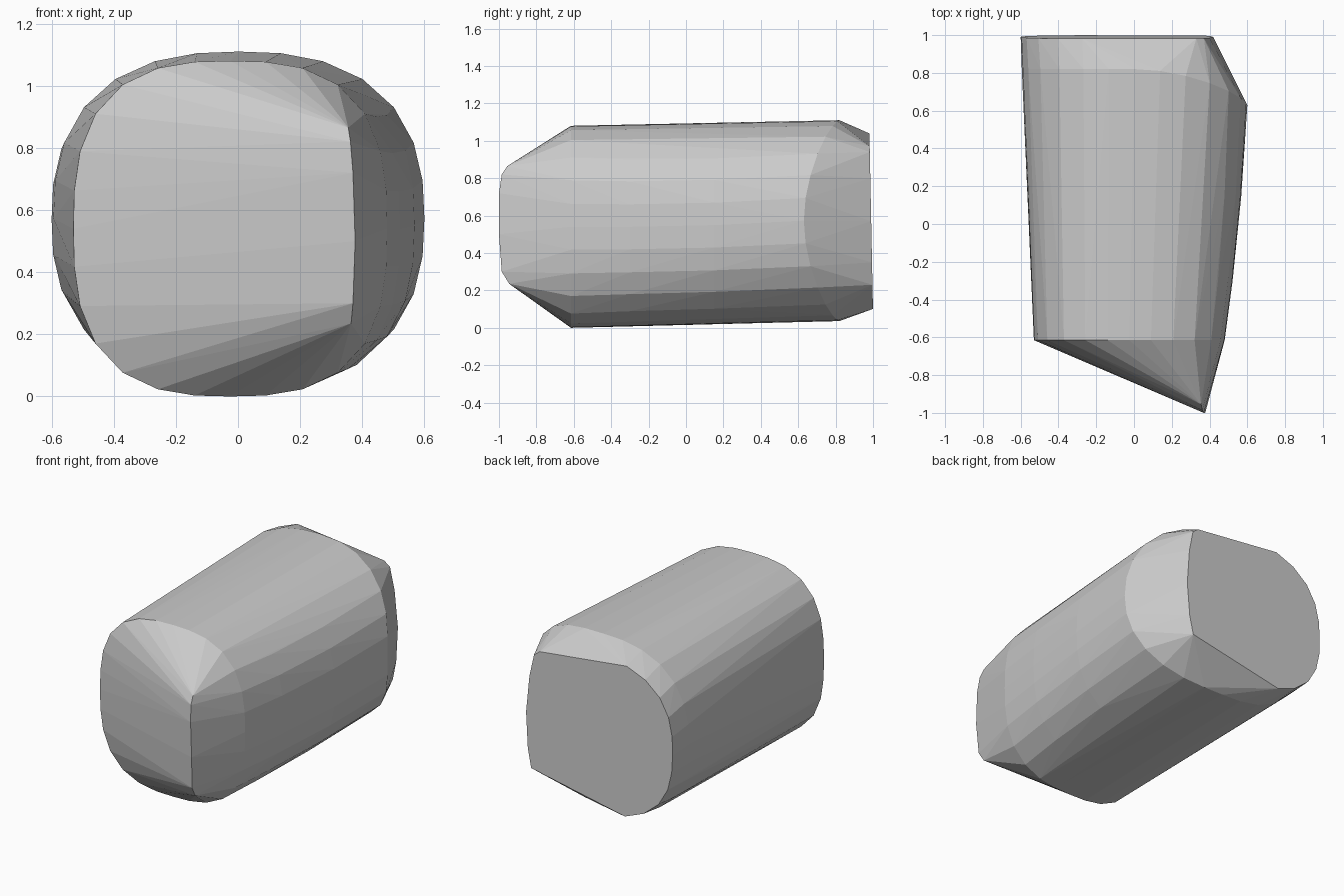
import bpy, bmesh
from math import cos, sin, pi

if "Cube" in bpy.data.objects:
    bpy.data.objects.remove(bpy.data.objects["Cube"])


def oval(cx, cz, a, b, n, count=28):
    """Rounded-square outline as (angle, x, z)."""
    out = []
    for i in range(count):
        t = 2 * pi * i / count
        c, s = cos(t), sin(t)
        r = (abs(c) ** n + abs(s) ** n) ** (-1 / n)
        out.append((t, cx + a * r * c, cz + b * r * s))
    return out


points = []

# Front shoulder ring
points += [(x, -0.615, z) for t, x, z in oval(-0.025, 0.54, 0.505, 0.54, 2.8)]

# Slight bulge along the right flank
for y, right, n in ((-0.3, 0.522, 2.7), (0.15, 0.568, 2.6)):
    cz = 0.546 + 0.02 * y
    points += [(x, y, z) for t, x, z in oval(0, cz, right, 0.53, n) if x > 0.3]

# Rear shoulder ring, swept forward on the right
for t, x, z in oval(0.003, 0.573, 0.597, 0.537, 2.5):
    points.append((x, 0.82 - 0.19 * max(0, cos(t)) ** 2, z))

# Flat back face: rounded on the left, straight taper to the right edge
back = [(x, z) for t, x, z in oval(0, 0.57, 0.6, 0.495, 2.6) if x < -0.2]
back += [(0.33, 0.97), (0.37, 0.94), (0.40, 0.8), (0.42, 0.57),
         (0.405, 0.35), (0.38, 0.23)]
points += [(x, 1.0 - 0.02 * (z - 0.08), z) for x, z in back]

# Front vertical ridge
points += [(0.355, -0.955, 0.865), (0.362, -0.985, 0.82), (0.37, -1, 0.72),
           (0.377, -1, 0.5), (0.37, -0.985, 0.3), (0.364, -0.945, 0.235)]

# Wrap everything in one convex shell
bm = bmesh.new()
for p in points:
    bm.verts.new(p)
hull = bmesh.ops.convex_hull(bm, input=bm.verts[:])
loose = [v for v in bm.verts if not v.link_faces]
bmesh.ops.delete(bm, geom=loose, context='VERTS')
bmesh.ops.dissolve_limit(bm, angle_limit=0.01, verts=bm.verts[:], edges=bm.edges[:])
bmesh.ops.recalc_face_normals(bm, faces=bm.faces[:])
mesh = bpy.data.meshes.new("faceted_block")
bm.to_mesh(mesh)
bm.free()
obj = bpy.data.objects.new("faceted_block", mesh)
bpy.context.collection.objects.link(obj)
